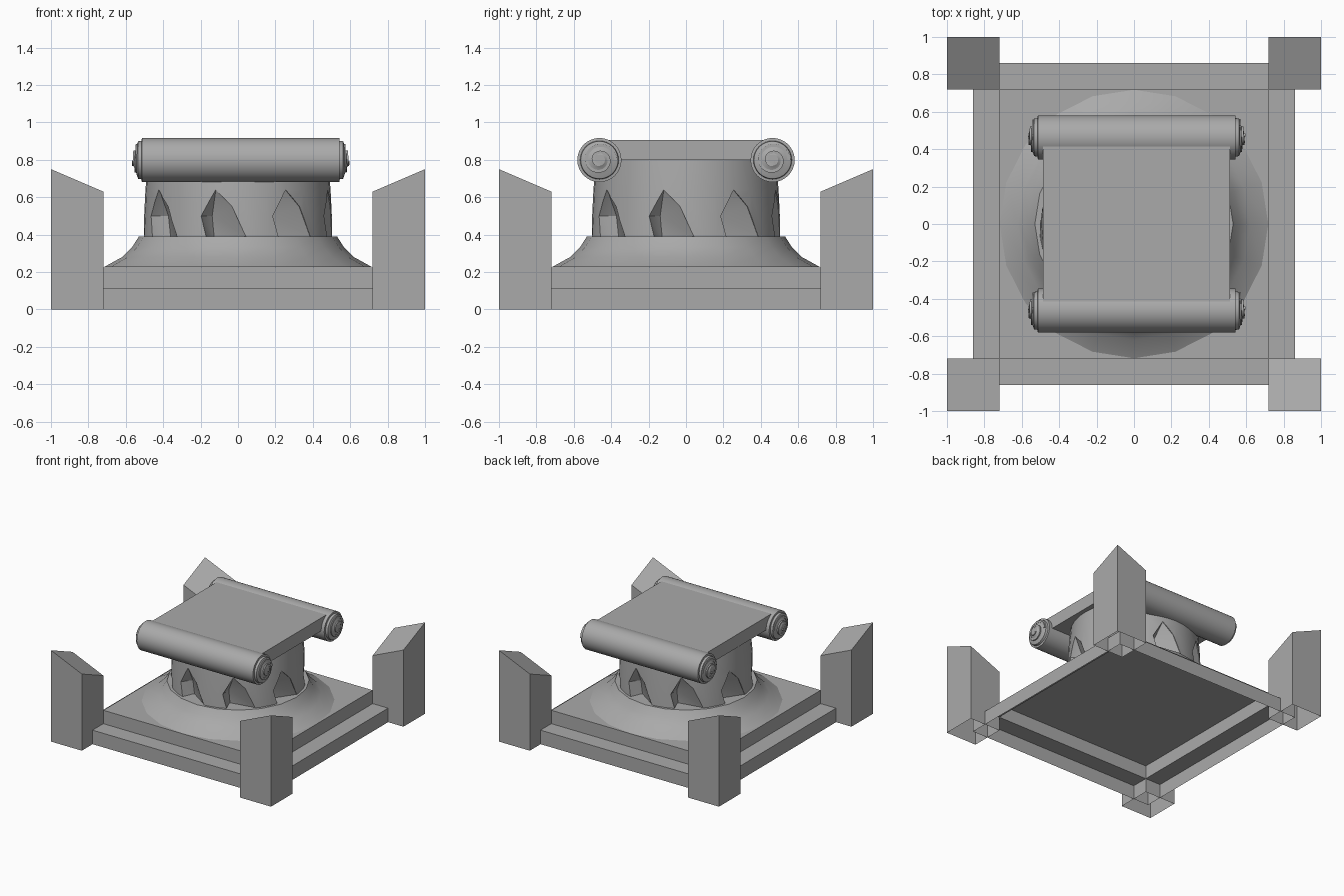
import bpy, bmesh, math
from mathutils import Matrix

if "Cube" in bpy.data.objects:
    bpy.data.objects.remove(bpy.data.objects["Cube"], do_unlink=True)

stone = bpy.data.materials.new("grey stone")
stone.use_nodes = True
GREY = (0.4, 0.4, 0.4, 1)
stone.diffuse_color = GREY
stone.node_tree.nodes["Principled BSDF"].inputs["Base Color"].default_value = GREY


def finish(bm, name, smooth=None):
    """Turn a bmesh into a named stone object."""
    mesh = bpy.data.meshes.new(name)
    bm.to_mesh(mesh)
    bm.free()
    mesh.materials.append(stone)
    obj = bpy.data.objects.new(name, mesh)
    bpy.context.collection.objects.link(obj)
    if smooth:
        smooth_by_angle(obj, smooth)
    return obj


def activate(obj):
    bpy.ops.object.select_all(action='DESELECT')
    obj.select_set(True)
    bpy.context.view_layer.objects.active = obj


def smooth_by_angle(obj, degrees):
    activate(obj)
    bpy.ops.object.shade_smooth_by_angle(angle=math.radians(degrees))


def lathe(profile, sides, start=0.0, cap_first=True, cap_last=True):
    """Revolve (radius, height) points around z."""
    bm = bmesh.new()
    rings = []
    for r, z in profile:
        angles = [start + math.tau * i / sides for i in range(sides)]
        rings.append([bm.verts.new((r * math.cos(a), r * math.sin(a), z)) for a in angles])
    for low, high in zip(rings, rings[1:]):
        for i in range(sides):
            j = (i + 1) % sides
            bm.faces.new((low[i], low[j], high[j], high[i]))
    if cap_first:
        bm.faces.new(rings[0][::-1])
    if cap_last:
        bm.faces.new(rings[-1])
    return bm


# Stepped square base, open underneath
OUTER, INNER = 0.86, 0.72
diag = math.sqrt(2)
steps = [(OUTER, 0), (OUTER, 0.115), (INNER, 0.115), (INNER, 0.225)]
finish(lathe([(r * diag, z) for r, z in steps], 4, math.pi / 4, cap_first=False), "stepped_base")

# Four corner posts, tops sloping down toward the middle, open underneath
for side, sx in (("left", 1), ("right", -1)):
    for end, sy in (("front", -1), ("back", 1)):
        bm = bmesh.new()
        bmesh.ops.create_cube(bm, size=1)
        for v in bm.verts:
            x, y = (INNER + (0.5 + c) * (1 - INNER) for c in v.co.xy)
            top = 0.75 - (2 - x - y) * 0.12 / (1 - INNER)
            v.co = (x * sx, y * sy, top if v.co.z > 0 else 0)
        floor = [f for f in bm.faces if all(v.co.z == 0 for v in f.verts)]
        bmesh.ops.delete(bm, geom=floor, context='FACES_ONLY')
        bmesh.ops.recalc_face_normals(bm, faces=bm.faces)
        finish(bm, f"{end}_{side}_post")

# Flared foot of the pedestal
foot = [(0.718, 0.226), (0.62, 0.28), (0.565, 0.335), (0.53, 0.39)]
finish(lathe(foot, 20, cap_first=False), "flared_foot", 35)

# Pedestal drum
drum = finish(lathe([(0.507, 0.389), (0.495, 0.64), (0.48, 0.802)], 40), "pedestal_drum")

# Eight skewed pointed niches cut from the drum: (sideways, radius, height)
rim = [(0, 0.49, 0.64), (-0.08, 0.49, 0.5), (-0.045, 0.5, 0.37),
       (0.172, 0.475, 0.37), (0.09, 0.485, 0.55)]
ridge = [(-0.04, 0.41, 0.5), (-0.03, 0.4, 0.37)]
points = rim + [(t, 0.62, z) for t, r, z in rim] + ridge
bm = bmesh.new()
for k in range(8):
    turn = Matrix.Rotation(math.radians(-14 + 45 * k), 3, 'Z')
    verts = [bm.verts.new(turn @ Matrix.Scale(-1, 3, (0, 1, 0)).to_3x3() @ bm_co)
             for bm_co in (Matrix.Translation(p).translation for p in points)]
    hull = bmesh.ops.convex_hull(bm, input=verts)
    spare = [g for g in hull["geom_interior"] if isinstance(g, bmesh.types.BMVert)]
    bmesh.ops.delete(bm, geom=spare, context='VERTS')
bmesh.ops.recalc_face_normals(bm, faces=bm.faces)
cutter = finish(bm, "niche_cutter")
cutter.hide_render = True
cut = drum.modifiers.new("niches", 'BOOLEAN')
cut.operation, cut.solver, cut.object = 'DIFFERENCE', 'EXACT', cutter
activate(drum)
bpy.ops.object.modifier_apply(modifier=cut.name)
bpy.data.objects.remove(cutter, do_unlink=True)
smooth_by_angle(drum, 25)

# Thick flat sheet of the scroll
MID_X, ROLL_Y, ROLL_Z = 0.014, 0.463, 0.799
bm = bmesh.new()
bmesh.ops.create_cube(bm, size=1)
bmesh.ops.scale(bm, vec=(1, 2 * ROLL_Y, 0.107), verts=bm.verts)
bmesh.ops.translate(bm, vec=(MID_X, 0, 0.853), verts=bm.verts)
finish(bm, "scroll_sheet")


def spiral_ridge(sign):
    """Coiled paper edge that rises toward its centre along x."""
    bm = bmesh.new()
    count, rows = 40, []
    for i in range(count + 1):
        u = i / count
        a = 1.9 * math.tau * u
        r = 0.088 - 0.07 * u
        rise = 0.557 + 0.025 * u
        section = [(r + 0.008, 0.54), (r + 0.008, rise), (r - 0.008, rise), (r - 0.008, 0.54)]
        rows.append([bm.verts.new((sign * x, q * math.cos(a), q * math.sin(a)))
                     for q, x in section])
    for p, q in zip(rows, rows[1:]):
        for j in range(4):
            k = (j + 1) % 4
            bm.faces.new((p[j], p[k], q[k], q[j]))
    bm.faces.new(rows[0])
    bm.faces.new(rows[-1][::-1])
    bmesh.ops.recalc_face_normals(bm, faces=bm.faces)
    return bm


# Two rolled ends with stepped caps and coils
half = [(0.118, 0.528), (0.103, 0.53), (0.1, 0.548), (0.078, 0.556), (0.05, 0.562), (0.03, 0.575)]
roll = [(r, -x) for r, x in reversed(half)] + half
for name, y in (("front", -ROLL_Y), ("back", ROLL_Y)):
    place = Matrix.Translation((MID_X, y, ROLL_Z))
    bm = lathe(roll, 32)
    bm.transform(place @ Matrix.Rotation(math.pi / 2, 4, 'Y'))
    finish(bm, f"{name}_scroll_roll", 30)
    for side, sign in (("left", 1), ("right", -1)):
        bm = spiral_ridge(sign)
        bm.transform(place)
        finish(bm, f"{name}_{side}_coil", 30)
